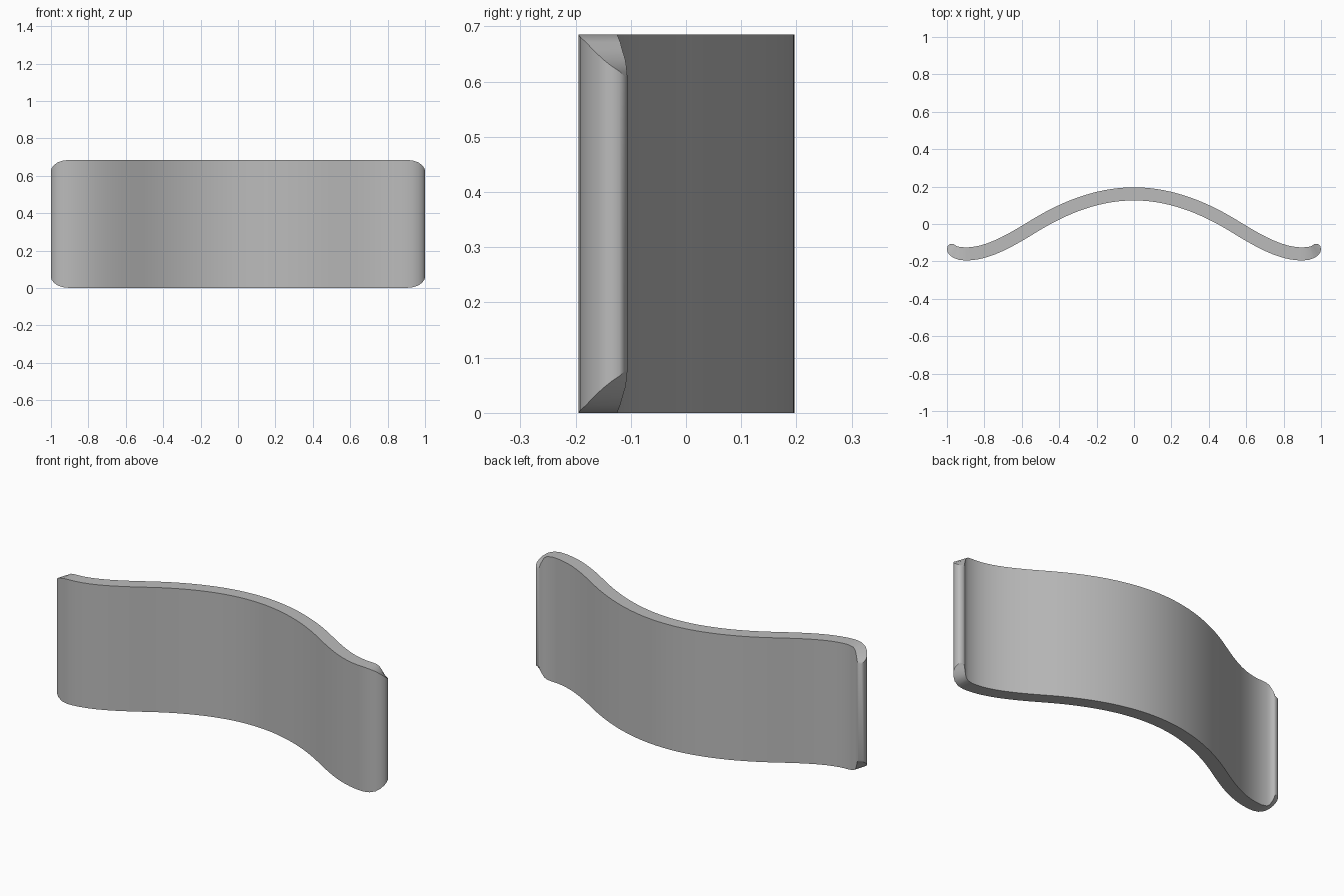
import bpy
import bmesh
from mathutils import Vector

HEIGHT = 0.685
HALF_THICK = 0.035

cube = bpy.data.objects.get("Cube")
if cube:
    bpy.data.objects.remove(cube, do_unlink=True)


def hermite(p, q, t):
    """Point and slope of a cubic between two (x, y, slope) knots."""
    w = q[0] - p[0]
    y = ((2*t**3 - 3*t**2 + 1) * p[1] + (3*t**2 - 2*t**3) * q[1]
         + w * ((t**3 - 2*t**2 + t) * p[2] + (t**3 - t**2) * q[2]))
    slope = (6 * (t*t - t) * (p[1] - q[1]) / w
             + (3*t*t - 4*t + 1) * p[2] + (3*t*t - 2*t) * q[2])
    return p[0] + w * t, y, slope


# Half of the wave: stations of (front point, back point, corner drop)
knots = [(0, 0.161, 0), (0.53, -0.008, -0.61), (0.9, -0.16, 0)]
half = []
for p, q, steps in zip(knots, knots[1:], (24, 18)):
    for i in range(steps):
        x, y, slope = hermite(p, q, i / steps)
        normal = Vector((-slope, 1)).normalized() * HALF_THICK
        centre = Vector((x, y))
        half.append((centre - normal, centre + normal, 0))

# Curled, rounded end with the corners falling away
end = [
    (0.900, -0.195, 0.900, -0.125, 0),
    (0.935, -0.192, 0.930, -0.123, 0.004),
    (0.965, -0.181, 0.945, -0.119, 0.014),
    (0.985, -0.167, 0.953, -0.115, 0.029),
    (0.997, -0.150, 0.960, -0.110, 0.045),
    (1.000, -0.135, 0.964, -0.108, 0.057),
    (0.997, -0.120, 0.967, -0.107, 0.067),
    (0.988, -0.110, 0.972, -0.106, 0.077),
]
half += [(Vector((a, b)), Vector((c, d)), drop) for a, b, c, d, drop in end]


def flip(v):
    return Vector((-v.x, v.y))


stations = [(flip(f), flip(b), d) for f, b, d in reversed(half[1:])] + half

# Sheet: a ring of four corners at every station, joined along the wave
bm = bmesh.new()
rings = []
for front, back, drop in stations:
    corners = [(front, drop), (back, drop), (back, HEIGHT - drop), (front, HEIGHT - drop)]
    rings.append([bm.verts.new((p.x, p.y, z)) for p, z in corners])
for r, s in zip(rings, rings[1:]):
    for i in range(4):
        j = (i + 1) % 4
        bm.faces.new((r[i], s[i], s[j], r[j]))

# Narrow rounded tips closing both ends
for ring, side in ((rings[0], -1), (rings[-1], 1)):
    low = bm.verts.new((side * 0.979, -0.106, 0.08))
    high = bm.verts.new((side * 0.979, -0.106, HEIGHT - 0.08))
    bm.faces.new((ring[0], low, high, ring[3]))
    bm.faces.new((low, ring[1], ring[2], high))
    bm.faces.new((ring[0], ring[1], low))
    bm.faces.new((ring[3], high, ring[2]))
bmesh.ops.recalc_face_normals(bm, faces=bm.faces)

mesh = bpy.data.meshes.new("curved_panel")
bm.to_mesh(mesh)
bm.free()
panel = bpy.data.objects.new("curved_panel", mesh)
bpy.context.collection.objects.link(panel)

# Single grey material
grey = bpy.data.materials.new("light grey")
grey.use_nodes = True
colour = (0.5, 0.5, 0.5, 1)
grey.diffuse_color = colour
grey.node_tree.nodes["Principled BSDF"].inputs["Base Color"].default_value = colour
mesh.materials.append(grey)

# Smooth faces with sharp rims
bpy.ops.object.select_all(action="DESELECT")
panel.select_set(True)
bpy.context.view_layer.objects.active = panel
bpy.ops.object.shade_smooth_by_angle(angle=0.61)
